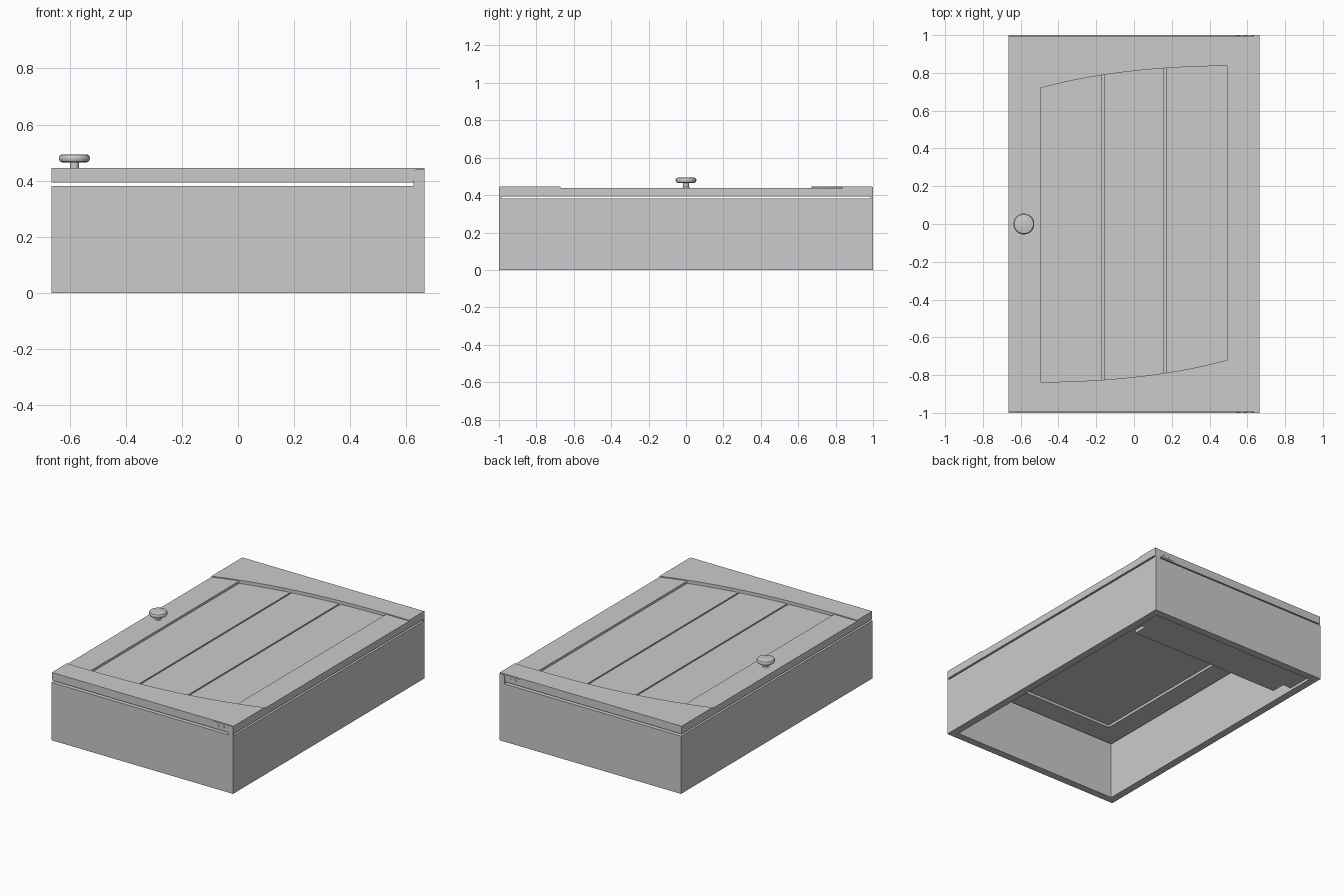
import bpy, bmesh, math

if "Cube" in bpy.data.objects:
    bpy.data.objects.remove(bpy.data.objects["Cube"])

W, L = 0.664, 1.0          # half width and half length of the cabinet
grey = bpy.data.materials.new("plain_grey")
grey.diffuse_color = (0.6, 0.6, 0.6, 1)
grey.use_nodes = True
grey.node_tree.nodes["Principled BSDF"].inputs["Base Color"].default_value = grey.diffuse_color


def finish(name, bm):
    bmesh.ops.recalc_face_normals(bm, faces=bm.faces)
    me = bpy.data.meshes.new(name)
    bm.to_mesh(me)
    bm.free()
    me.materials.append(grey)
    ob = bpy.data.objects.new(name, me)
    bpy.context.collection.objects.link(ob)
    return ob


def prism(name, pts, z0, z1):
    """Extrude a flat outline between two heights."""
    bm = bmesh.new()
    face = bm.faces.new([bm.verts.new((x, y, z0)) for x, y in pts])
    out = bmesh.ops.extrude_face_region(bm, geom=[face])
    top = [v for v in out["geom"] if isinstance(v, bmesh.types.BMVert)]
    bmesh.ops.translate(bm, verts=top, vec=(0, 0, z1 - z0))
    return finish(name, bm)


def box(name, x0, x1, y0, y1, z0, z1):
    return prism(name, [(x0, y0), (x1, y0), (x1, y1), (x0, y1)], z0, z1)


def ring(name, ox, oy, ix, iy, z0, z1):
    """Rectangular frame with a rectangular opening."""
    bm = bmesh.new()
    rows = []
    for hx, hy, z in ((ox, oy, z0), (ox, oy, z1), (ix, iy, z1), (ix, iy, z0)):
        rows.append([bm.verts.new((sx * hx, sy * hy, z))
                     for sx, sy in ((-1, -1), (1, -1), (1, 1), (-1, 1))])
    for a in range(4):
        for i in range(4):
            j, b = (i + 1) % 4, (a + 1) % 4
            bm.faces.new((rows[a][i], rows[a][j], rows[b][j], rows[b][i]))
    return finish(name, bm)


def lathe(name, profile, loc, steps=40):
    bm = bmesh.new()
    vs = [bm.verts.new((r, 0, z)) for r, z in profile]
    es = [bm.edges.new(p) for p in zip(vs, vs[1:])]
    bmesh.ops.spin(bm, geom=vs + es, cent=(0, 0, 0), axis=(0, 0, 1),
                   angle=2 * math.pi, steps=steps)
    bmesh.ops.remove_doubles(bm, verts=bm.verts, dist=1e-5)
    ob = finish(name, bm)
    ob.location = loc
    bpy.ops.object.select_all(action='DESELECT')
    ob.select_set(True)
    bpy.context.view_layer.objects.active = ob
    bpy.ops.object.shade_smooth_by_angle(angle=math.radians(35))
    return ob


# Cabinet carcass, open at the bottom, with a notched hanging rail
ring("carcass", W, L, W - 0.05, L - 0.05, 0, 0.381)
n, m = W - 0.05, 0.555
prism("hanging_rail", [(-m, 0.676), (m, 0.676), (m, 0.77), (n, 0.77), (n, 0.95),
                       (-n, 0.95), (-n, 0.77), (-m, 0.77)], 0.018, 0.04)

# Door: backing frame, stiles and planked panel
D = 0.994
ring("door_back_frame", W, D, 0.485, 0.82, 0.393, 0.412)
for side, name in ((-1, "knob_stile"), (1, "hinge_stile")):
    a, b = sorted((side * W, side * 0.495))
    box(name, a, b, -0.9, 0.9, 0.412, 0.439)
box("panel_backing", -0.5, 0.5, -0.9, 0.9, 0.41, 0.416)
gap = 0.005
for i, (a, b) in enumerate(((-0.495, -0.165 - gap), (-0.165 + gap, 0.165 - gap),
                            (0.165 + gap, 0.495))):
    box(f"panel_plank_{i + 1}", a, b, -0.9, 0.9, 0.416, 0.424)

# Curved rails, each the half-turn of the other
N = 28
arc = [(W - 2 * W * i / N, 0.838 - 0.168 * (i / N) ** 2.6) for i in range(N + 1)]
outline = [(-W, D), (W, D)] + arc
prism("top_rail", outline, 0.412, 0.445)
prism("bottom_rail", [(-x, -y) for x, y in outline], 0.412, 0.445)

# Knob with a slim stem and rounded disc
lathe("knob", [(0, 0.436), (0.024, 0.436), (0.016, 0.444), (0.016, 0.465), (0.043, 0.465),
               (0.051, 0.468), (0.055, 0.475), (0.055, 0.484), (0.051, 0.491),
               (0.043, 0.494), (0, 0.494)], (-0.583, 0, 0))

# Hinges on both ends: leaf with screws, and a rounded pivot tab
for s, end in ((-1, "bottom"), (1, "top")):
    a, b = sorted((s * (D - 0.002), s * (D + 0.002)))
    box(f"{end}_hinge_leaf", 0.512, 0.63, a, b, 0.401, 0.439)
    for k, x in enumerate((0.55, 0.59)):
        screw = lathe(f"{end}_hinge_screw_{k + 1}",
                      [(0, -0.0035), (0.008, -0.0035), (0.008, 0.0035), (0, 0.0035)],
                      (x, s * D, 0.42), 16)
        screw.rotation_euler.x = math.pi / 2
    tab = [(W, 0.375), (0.626, 0.375), (0.626, 0.42)]
    tab += [(0.645 - 0.019 * math.cos(t * math.pi / 12), 0.42 + 0.022 * math.sin(t * math.pi / 12))
            for t in range(1, 7)] + [(W, 0.442)]
    ob = prism(f"{end}_hinge_tab", tab, -0.006, 0.006)
    ob.rotation_euler.x = math.pi / 2
    ob.location.y = s * (D - 0.0005)
